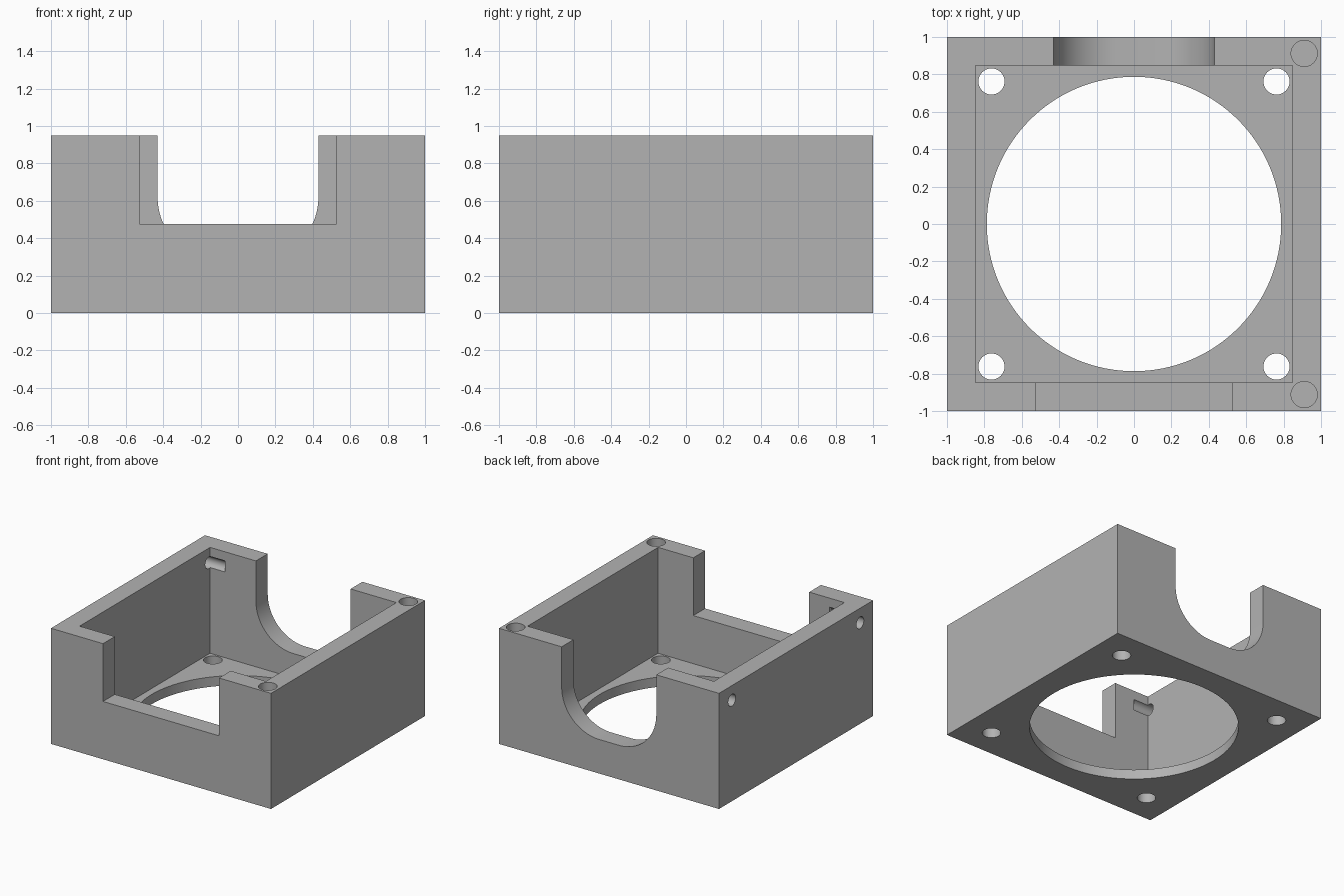
import bpy
import math
from mathutils import Vector

cube = bpy.data.objects.get("Cube")
if cube:
    bpy.data.objects.remove(cube, do_unlink=True)

HEIGHT, FLOOR, INNER = 0.95, 0.08, 0.847
WALL_MID = (1 + INNER) / 2

grey = bpy.data.materials.new("plain grey")
grey.use_nodes = True
colour = (0.45, 0.45, 0.45, 1)
grey.diffuse_color = colour
grey.node_tree.nodes["Principled BSDF"].inputs["Base Color"].default_value = colour


def box(name, low, high):
    low, high = Vector(low), Vector(high)
    bpy.ops.mesh.primitive_cube_add(size=1, location=(low + high) / 2)
    obj = bpy.context.object
    obj.name = name
    obj.scale = high - low
    bpy.ops.object.transform_apply(location=True, rotation=False, scale=True)
    return obj


def rod(name, start, end, radius, sides=48):
    start, end = Vector(start), Vector(end)
    axis = end - start
    bpy.ops.mesh.primitive_cylinder_add(
        vertices=sides, radius=radius, depth=axis.length,
        location=(start + end) / 2, rotation=axis.to_track_quat('Z', 'Y').to_euler())
    obj = bpy.context.object
    obj.name = name
    return obj


def rounded_notch(name, half, bottom, radius, y0, y1):
    # U-shaped profile with rounded lower corners, extruded along y
    steps = 24
    arc = [math.pi / 2 * i / steps for i in range(steps + 1)]
    right = [(half - radius + radius * math.sin(a),
              bottom + radius - radius * math.cos(a)) for a in arc]
    right.append((half, HEIGHT + 0.1))
    profile = right + [(-x, z) for x, z in reversed(right)]
    n = len(profile)
    verts = [(x, y, z) for y in (y0, y1) for x, z in profile]
    faces = [tuple(range(n)), tuple(reversed(range(n, 2 * n)))]
    faces += [(i, i + n, (i + 1) % n + n, (i + 1) % n) for i in range(n)]
    mesh = bpy.data.meshes.new(name)
    mesh.from_pydata(verts, [], faces)
    obj = bpy.data.objects.new(name, mesh)
    bpy.context.collection.objects.link(obj)
    return obj


def cut(target, cutter):
    cutter.hide_render = True
    bpy.ops.object.select_all(action='DESELECT')
    bpy.context.view_layer.objects.active = target
    target.select_set(True)
    mod = target.modifiers.new("cut", 'BOOLEAN')
    mod.operation = 'DIFFERENCE'
    mod.solver = 'EXACT'
    mod.object = cutter
    bpy.ops.object.modifier_apply(modifier=mod.name)
    bpy.data.objects.remove(cutter, do_unlink=True)


# Open-topped housing
housing = box("housing", (-1, -1, 0), (1, 1, HEIGHT))
cut(housing, box("cavity", (-INNER, -INNER, FLOOR), (INNER, INNER, HEIGHT + 0.1)))

# Square front notch and rounded back notch
cut(housing, box("front_notch", (-0.527, -1.1, 0.475), (0.527, -0.8, HEIGHT + 0.1)))
cut(housing, rounded_notch("back_notch", 0.43, 0.28, 0.34, 0.8, 1.1))

# Large round floor opening
cut(housing, rod("floor_opening", (0, 0, -0.1), (0, 0, 0.2), 0.787, 128))

# Floor screw holes
for x in (-0.762, 0.762):
    for y in (-0.762, 0.762):
        cut(housing, rod("screw_hole", (x, y, -0.1), (x, y, 0.2), 0.07))

for side in (-1, 1):
    # Blind sockets in the rim
    x, y = 0.91, 0.912 * side
    cut(housing, rod("rim_socket", (x, y, HEIGHT - 0.15), (x, y, HEIGHT + 0.1), 0.07))
    # Pin holes through the side wall, grooving the end walls
    y = 0.832 * side
    cut(housing, rod("pin_hole", (-1.1, y, 0.83), (-0.71, y, 0.83), 0.048))

# Finish
housing.data.materials.clear()
housing.data.materials.append(grey)
for face in housing.data.polygons:
    face.material_index = 0
bpy.ops.object.select_all(action='DESELECT')
housing.select_set(True)
bpy.context.view_layer.objects.active = housing
bpy.ops.object.shade_smooth_by_angle(angle=math.radians(30))
